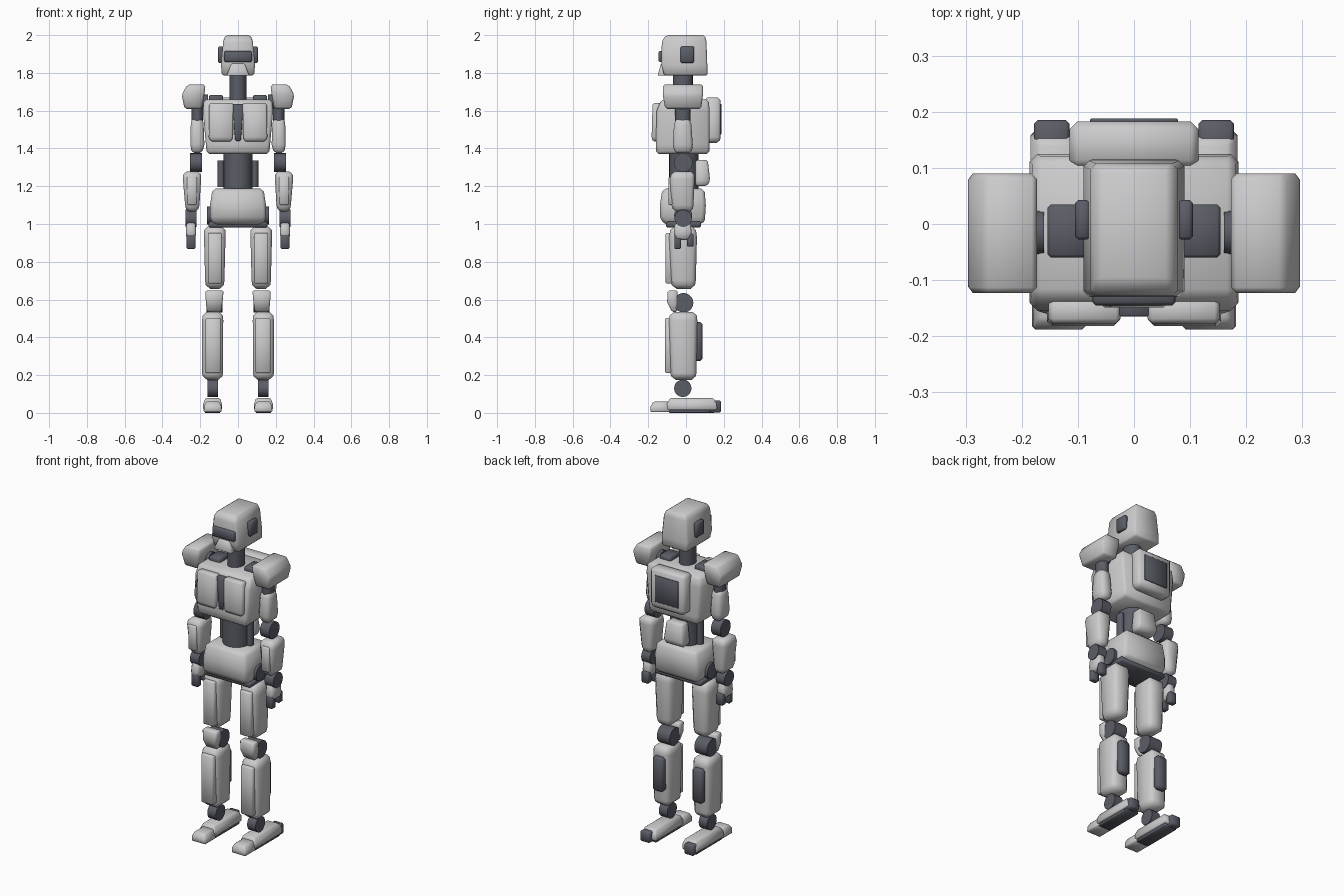
import bpy, bmesh, math
from mathutils import Matrix


def material(name, rgb):
    m = bpy.data.materials.new(name)
    m.diffuse_color = (*rgb, 1)
    return m


SHELL = material("light grey shell", (0.60, 0.60, 0.61))
JOINT = material("dark slate joint", (0.105, 0.11, 0.135))


def finish(name, bm, mat, angle=50):
    bmesh.ops.recalc_face_normals(bm, faces=bm.faces)
    me = bpy.data.meshes.new(name)
    bm.to_mesh(me)
    bm.free()
    me.materials.append(mat)
    me.polygons.foreach_set("use_smooth", [True] * len(me.polygons))
    me.set_sharp_from_angle(angle=math.radians(angle))
    ob = bpy.data.objects.new(name, me)
    bpy.context.collection.objects.link(ob)
    return ob


def shell(name, rows, mat=SHELL, bevel=0.012, side=1):
    """Stacked rectangles (z, x0, x1, y0, y1), chamfered along the edges."""
    bm = bmesh.new()
    rings = [[bm.verts.new((side * x, y, z)) for x, y in
              ((x0, y0), (x1, y0), (x1, y1), (x0, y1))]
             for z, x0, x1, y0, y1 in rows]
    for a, b in zip(rings, rings[1:]):
        for i in range(4):
            j = (i + 1) % 4
            bm.faces.new((a[i], a[j], b[j], b[i]))
    bm.faces.new(rings[0][::-1])
    bm.faces.new(rings[-1])
    bmesh.ops.recalc_face_normals(bm, faces=bm.faces)
    sharp = [e for e in bm.edges if e.calc_face_angle(0) > 0.6]
    if bevel:
        bmesh.ops.bevel(bm, geom=sharp, offset=bevel, segments=1,
                        affect='EDGES', profile=0.5, clamp_overlap=True)
    return finish(name, bm, mat)


def box(name, x0, x1, y0, y1, z0, z1, mat=SHELL, bevel=0.006, side=1):
    return shell(name, [(z0, x0, x1, y0, y1), (z1, x0, x1, y0, y1)], mat, bevel, side)


def cylinder(name, centre, rx, ry, length, axis='Z', side=1, mat=JOINT):
    bm = bmesh.new()
    bmesh.ops.create_cone(bm, cap_ends=True, segments=20, radius1=1, radius2=1, depth=length)
    bm.transform(Matrix.Diagonal((rx, ry, 1, 1)))
    if axis == 'X':
        bm.transform(Matrix.Rotation(math.pi / 2, 4, 'Y'))
    bm.transform(Matrix.Translation((side * centre[0], centre[1], centre[2])))
    return finish(name, bm, mat)


# head
shell("head", [(1.785, -0.085, 0.085, -0.115, 0.115), (1.84, -0.09, 0.09, -0.13, 0.113),
               (1.97, -0.078, 0.078, -0.128, 0.108), (2.0, -0.066, 0.066, -0.105, 0.10)], bevel=0.01)
box("visor", -0.074, 0.074, -0.145, -0.11, 1.857, 1.915, JOINT)
shell("jaw_guard", [(1.785, -0.06, 0.06, -0.15, -0.09), (1.85, -0.035, 0.035, -0.133, -0.09)], bevel=0.005)
cylinder("neck", (0, -0.017, 1.725), 0.046, 0.053, 0.13)

# torso
shell("chest", [(1.37, -0.165, 0.165, -0.158, 0.123), (1.42, -0.17, 0.17, -0.16, 0.125),
                (1.60, -0.186, 0.186, -0.155, 0.125), (1.66, -0.18, 0.18, -0.13, 0.12)], bevel=0.014)
shell("sternum_strip", [(1.44, -0.014, 0.014, -0.165, -0.12), (1.50, -0.02, 0.02, -0.165, -0.12),
                        (1.635, -0.027, 0.027, -0.165, -0.12)], JOINT, 0.003)
shell("backpack", [(1.43, -0.105, 0.105, 0.10, 0.178), (1.46, -0.115, 0.115, 0.10, 0.183),
                   (1.67, -0.115, 0.115, 0.10, 0.183)], bevel=0.014)
box("backpack_panel", -0.078, 0.078, 0.18, 0.188, 1.475, 1.635, JOINT, 0.002)

# waist and pelvis
cylinder("waist_core", (0, -0.012, 1.27), 0.076, 0.078, 0.20)
shell("lumbar_guard", [(1.20, -0.06, 0.06, 0.05, 0.11), (1.23, -0.065, 0.065, 0.05, 0.128),
                       (1.34, -0.055, 0.055, 0.05, 0.115)], bevel=0.01)
shell("pelvis", [(0.995, -0.125, 0.125, -0.10, 0.085), (1.02, -0.15, 0.15, -0.138, 0.10),
                 (1.10, -0.148, 0.148, -0.138, 0.105), (1.188, -0.135, 0.135, -0.125, 0.098)], bevel=0.026)
box("hip_beam", -0.155, 0.155, -0.105, 0.08, 0.982, 1.012, JOINT)

for side, tag in ((1, "left_"), (-1, "right_")):
    def S(name, rows, mat=SHELL, bevel=0.012):
        shell(tag + name, rows, mat, bevel, side)

    def B(name, *args, **kw):
        box(tag + name, *args, side=side, **kw)

    def C(name, *args, axis='X'):
        cylinder(tag + name, *args, axis=axis, side=side)

    # head and torso fittings
    B("ear_pad", 0.078, 0.105, -0.028, 0.043, 1.853, 1.94, mat=JOINT)
    B("collar_pad", 0.08, 0.154, -0.06, 0.035, 1.64, 1.683, mat=JOINT)
    S("chest_plate", [(1.437, 0.034, 0.145, -0.176, -0.13), (1.46, 0.028, 0.155, -0.182, -0.13),
                      (1.64, 0.024, 0.152, -0.177, -0.13)], bevel=0.008)
    C("waist_piston", (0.09, -0.01, 1.265), 0.018, 0.022, 0.14, axis='Z')
    C("hip_joint", (0.14, -0.015, 1.045), 0.048, 0.048, 0.05)

    # arm
    C("shoulder_axle", (0.19, -0.015, 1.645), 0.04, 0.04, 0.06)
    S("shoulder_guard", [(1.61, 0.192, 0.283, -0.11, 0.08), (1.685, 0.178, 0.298, -0.123, 0.09),
                         (1.738, 0.172, 0.268, -0.123, 0.09)], bevel=0.01)
    C("shoulder_joint", (0.215, -0.017, 1.585), 0.031, 0.04, 0.08, axis='Z')
    S("upper_arm", [(1.375, 0.19, 0.245, -0.06, 0.03), (1.42, 0.178, 0.252, -0.07, 0.036),
                    (1.53, 0.182, 0.25, -0.063, 0.028), (1.562, 0.188, 0.244, -0.05, 0.015)], bevel=0.014)
    C("elbow_joint", (0.222, -0.015, 1.325), 0.05, 0.05, 0.062)
    S("forearm", [(1.065, 0.212, 0.272, -0.065, 0.035), (1.10, 0.204, 0.28, -0.077, 0.04),
                  (1.24, 0.195, 0.292, -0.085, 0.045), (1.278, 0.198, 0.288, -0.075, 0.043)], bevel=0.016)
    B("forearm_plate", 0.217, 0.27, -0.093, -0.06, 1.10, 1.25)
    C("wrist_joint", (0.249, -0.015, 1.03), 0.046, 0.046, 0.058)
    S("hand", [(0.915, 0.227, 0.272, -0.055, 0.02), (0.95, 0.222, 0.276, -0.064, 0.03),
               (1.01, 0.225, 0.273, -0.058, 0.025)], bevel=0.01)
    for i, y in enumerate((-0.062, 0.004)):
        B("finger_%d" % i, 0.225, 0.272, y, y + 0.036, 0.868 + 0.012 * i, 0.95, mat=JOINT)

    # leg
    S("thigh", [(0.657, 0.077, 0.168, -0.07, 0.045), (0.70, 0.072, 0.174, -0.083, 0.052),
                (0.93, 0.066, 0.18, -0.09, 0.058), (0.988, 0.068, 0.178, -0.08, 0.05)], bevel=0.02)
    B("thigh_plate", 0.085, 0.16, -0.108, -0.07, 0.685, 0.952)
    C("knee_joint", (0.125, -0.013, 0.583), 0.052, 0.052, 0.085)
    S("knee_cap", [(0.535, 0.088, 0.165, -0.075, -0.045), (0.585, 0.082, 0.17, -0.10, -0.045),
                   (0.648, 0.076, 0.174, -0.097, -0.045)], bevel=0.008)
    S("shin", [(0.175, 0.084, 0.184, -0.075, 0.05), (0.21, 0.08, 0.19, -0.082, 0.055),
               (0.49, 0.078, 0.19, -0.092, 0.06), (0.535, 0.08, 0.186, -0.082, 0.055)], bevel=0.02)
    B("shin_plate", 0.092, 0.172, -0.11, -0.07, 0.21, 0.503)
    B("calf_panel", 0.097, 0.168, 0.04, 0.088, 0.275, 0.48, mat=JOINT, bevel=0.012)
    C("ankle_joint", (0.133, -0.017, 0.13), 0.046, 0.046, 0.056)

    # foot
    S("foot", [(0.015, 0.086, 0.185, -0.10, 0.164), (0.05, 0.086, 0.184, -0.10, 0.162),
               (0.078, 0.096, 0.172, -0.085, 0.145)], bevel=0.006)
    S("toe", [(0.004, 0.086, 0.182, -0.188, -0.085), (0.035, 0.088, 0.18, -0.188, -0.085),
              (0.06, 0.098, 0.17, -0.172, -0.085)], bevel=0.006)
    B("heel", 0.115, 0.178, 0.12, 0.185, 0.003, 0.066, mat=JOINT)
    B("sole", 0.094, 0.176, -0.09, 0.15, 0.0, 0.02, mat=JOINT, bevel=0.003)
